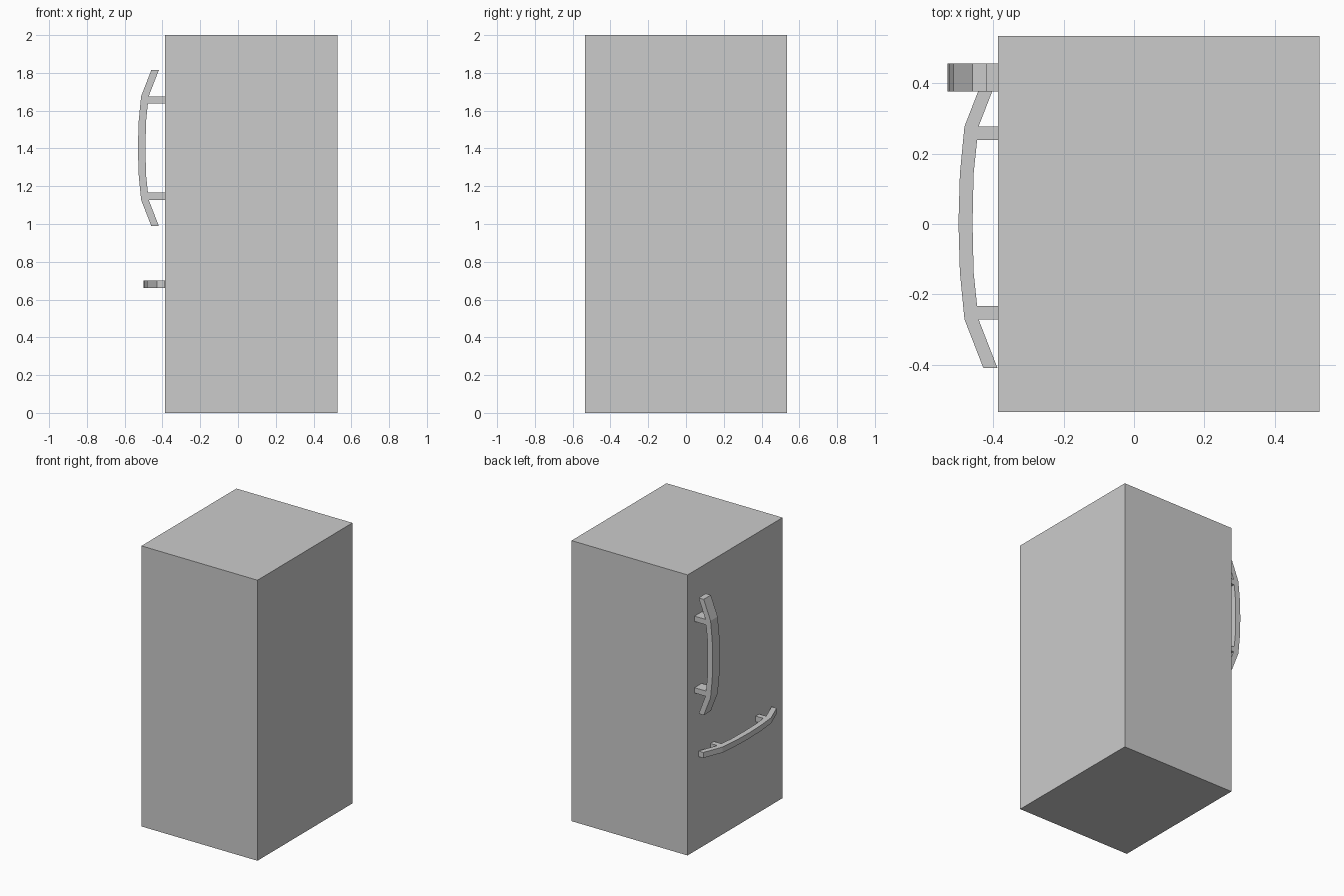
import bpy, bmesh
from mathutils import Vector

if "Cube" in bpy.data.objects:
    bpy.data.objects.remove(bpy.data.objects["Cube"])


def box(name, lo, hi):
    bm = bmesh.new()
    bmesh.ops.create_cube(bm, size=1)
    for v in bm.verts:
        v.co = Vector([a + (c + 0.5) * (b - a) for a, b, c in zip(lo, hi, v.co)])
    finish(name, bm)


def finish(name, bm):
    bmesh.ops.recalc_face_normals(bm, faces=bm.faces[:])
    mesh = bpy.data.meshes.new(name)
    bm.to_mesh(mesh)
    bm.free()
    bpy.context.collection.objects.link(bpy.data.objects.new(name, mesh))


def handle(name, shift, width, place):
    """Bowed bar with two struts; half profile (x, t) mirrored along t, then extruded."""
    outer = [(-0.428, 0.413), (-0.482, 0.274), (-0.495, 0.14)]
    inner = [(-0.456, 0.14), (-0.446, 0.236), (None, 0.236), (None, 0.274),
             (-0.442, 0.274), (-0.388, 0.413)]
    half = [(-0.459, 0)] + inner + outer + [(-0.499, 0)]
    loop = half + [(x, -t) for x, t in half[-2:0:-1]]
    # struts end at the front of the body
    pts = [(-0.385 if x is None else x + shift, t) for x, t in loop]
    bm = bmesh.new()
    face = bm.faces.new([bm.verts.new(place(x, t, -width / 2)) for x, t in pts])
    ext = bmesh.ops.extrude_face_region(bm, geom=[face])
    step = Vector(place(0, 0, width / 2)) - Vector(place(0, 0, -width / 2))
    bmesh.ops.translate(bm, vec=step,
                        verts=[g for g in ext["geom"] if isinstance(g, bmesh.types.BMVert)])
    finish(name, bm)


# Cabinet
box("cabinet_body", (-0.387, -0.535, 0), (0.528, 0.535, 2))

# Upright door handle and horizontal drawer handle
handle("door_handle", -0.031, 0.08, lambda x, t, w: (x, 0.416 + w, 1.402 + t))
handle("drawer_handle", 0, 0.04, lambda x, t, w: (x, 0.003 + t, 0.68 + w))
